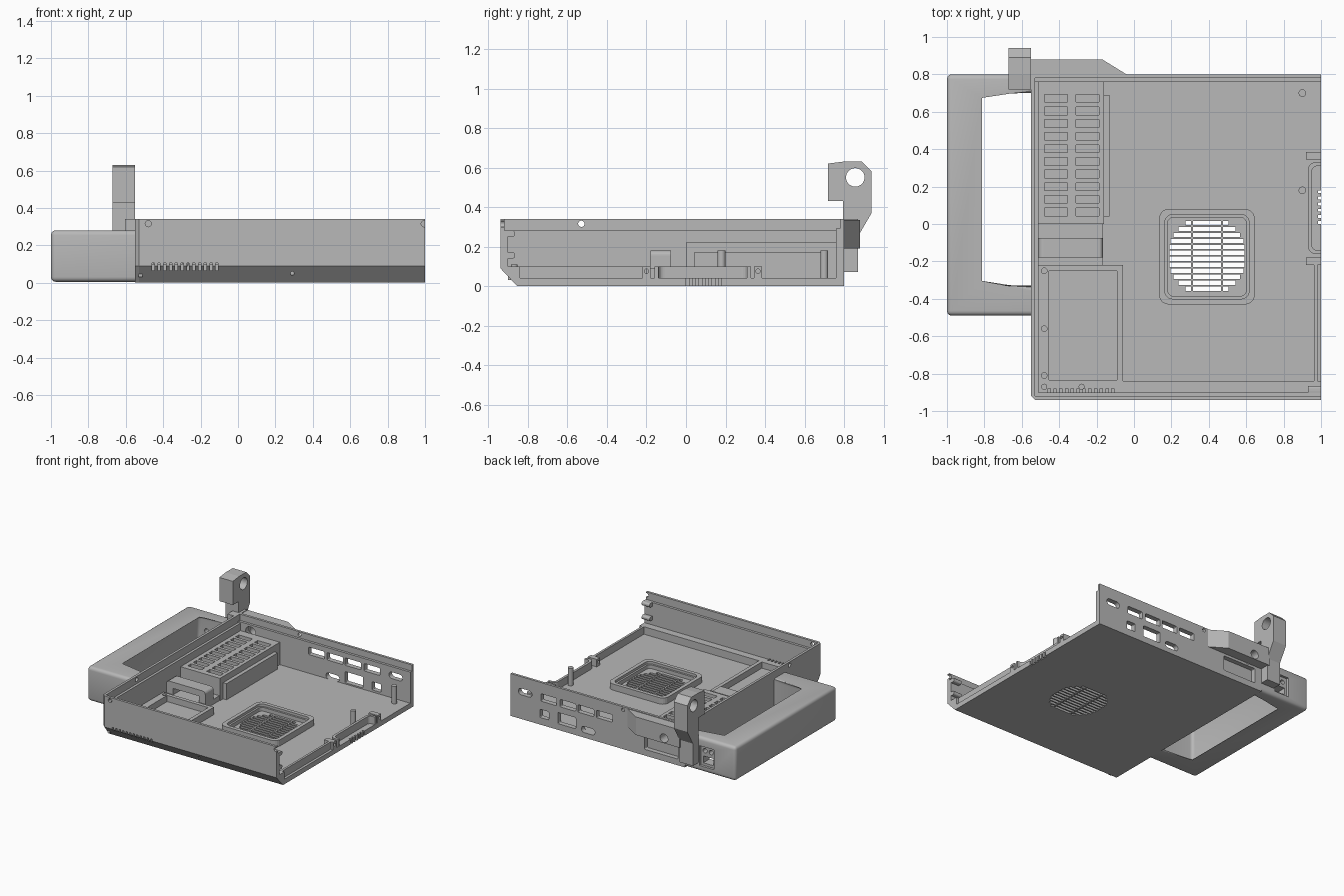
import bpy, bmesh, math

if "Cube" in bpy.data.objects:
    bpy.data.objects.remove(bpy.data.objects["Cube"], do_unlink=True)

grey = bpy.data.materials.new("plain grey")
grey.use_nodes = True
COLOUR = (0.48, 0.48, 0.48, 1)
grey.diffuse_color = COLOUR
grey.node_tree.nodes["Principled BSDF"].inputs["Base Color"].default_value = COLOUR


def add_prism(bm, pts, axis, a, b):
    """Extrude a 2D outline along an axis from a to b."""
    def place(p, t):
        c = list(p)
        c.insert(axis, t)
        return bm.verts.new(c)
    low, high = [place(p, a) for p in pts], [place(p, b) for p in pts]
    bm.faces.new(low)
    bm.faces.new(high)
    n = len(pts)
    for i in range(n):
        j = (i + 1) % n
        bm.faces.new((low[i], low[j], high[j], high[i]))


def rect(x0, x1, y0, y1):
    return [(x0, y0), (x1, y0), (x1, y1), (x0, y1)]


def rrect(x0, x1, y0, y1, r, steps=5):
    """Rectangle outline with round corners."""
    centres = [(x1 - r, y1 - r), (x0 + r, y1 - r), (x0 + r, y0 + r), (x1 - r, y0 + r)]
    return [(cx + r * math.cos(t), cy + r * math.sin(t))
            for k, (cx, cy) in enumerate(centres)
            for t in [math.pi / 2 * (k + s / steps) for s in range(steps + 1)]]


def circle(x, y, r, n=24):
    return [(x + r * math.cos(math.tau * i / n), y + r * math.sin(math.tau * i / n))
            for i in range(n)]


def finish(name, bm):
    bmesh.ops.recalc_face_normals(bm, faces=bm.faces)
    me = bpy.data.meshes.new(name)
    bm.to_mesh(me)
    bm.free()
    me.materials.append(grey)
    ob = bpy.data.objects.new(name, me)
    bpy.context.collection.objects.link(ob)
    return ob


def solid(name, *prisms):
    bm = bmesh.new()
    for p in prisms:
        add_prism(bm, *p)
    return finish(name, bm)


def box(name, x0, x1, y0, y1, z0, z1):
    return solid(name, (rect(x0, x1, y0, y1), 2, z0, z1))


def cut(ob, *prisms):
    """Subtract separate prisms from an object and apply the result."""
    cutter = solid("cutter", *prisms)
    cutter.hide_render = True
    mod = ob.modifiers.new("cut", "BOOLEAN")
    mod.operation, mod.solver, mod.object = "DIFFERENCE", "EXACT", cutter
    dg = bpy.context.evaluated_depsgraph_get()
    me = bpy.data.meshes.new_from_object(ob.evaluated_get(dg))
    ob.modifiers.clear()
    ob.data = me
    bpy.data.objects.remove(cutter, do_unlink=True)


def smooth(ob):
    bpy.ops.object.select_all(action="DESELECT")
    ob.select_set(True)
    bpy.context.view_layer.objects.active = ob
    bpy.ops.object.shade_smooth_by_angle(angle=math.radians(35))


# Floor with round fan grille and side vents
floor = box("floor", -0.53, 1, -0.85, 0.79, 0, 0.04)
slots = []
for i in range(12):
    dy = (i - 5.5) * 0.032
    half = min(math.sqrt(0.21 ** 2 - dy ** 2), 0.2)
    for x0, x1 in ((-half, -0.086), (-0.074, 0.074), (0.086, half)):
        if x1 - x0 > 0.015:
            slots.append((rect(0.39 + x0, 0.39 + x1, dy - 0.181, dy - 0.159), 2, -0.1, 0.1))
for i in range(6):
    y = 0.0 + i * 0.033
    slots.append((rect(0.985, 1.1, y, y + 0.015), 2, -0.1, 0.1))
cut(floor, *slots)

# Front wall with lip, lower ledge and chamfered foot
front = solid("front_wall", ([(-0.94, 0.34), (-0.92, 0.34), (-0.92, 0.28), (-0.9, 0.28),
              (-0.9, 0.1), (-0.84, 0.1), (-0.84, 0), (-0.855, 0), (-0.94, 0.09)],
              0, -0.53, 1))
vents = [(rect(x, x + 0.013, 0.065, 0.105), 1, -1, -0.88)
         for x in [-0.46 + 0.031 * i for i in range(12)]]
cut(front, *vents, (circle(-0.48, 0.315, 0.016), 1, -1, -0.8),
    (circle(0.995, 0.315, 0.016), 1, -1, -0.8), (circle(0.29, 0.05, 0.01), 1, -1, -0.87))
solid("front_wall_pegs", *[(rrect(-0.91, -0.865, z - 0.016, z + 0.016, 0.014), 0, 0.93, 1)
                           for z in (0.155, 0.265)])

# Left-hand wall with chamfered front corner and inner lip
side = solid("side_wall", ([(-0.94, 0.34), (0.8, 0.34), (0.8, 0), (-0.855, 0), (-0.94, 0.09)],
             0, -0.55, -0.53))
for v in side.data.vertices:
    if v.co.x < -0.54 and v.co.y < -0.9:
        v.co.y += 0.02
lip = box("side_wall_lip", -0.531, -0.51, -0.9, 0.77, 0.03, 0.28)
cut(side, (circle(-0.53, 0.315, 0.016), 0, -0.6, -0.5))

# Back wall with connector openings
back = solid("back_wall", ([(0.8, 0), (0.8, 0.34), (0.78, 0.34), (0.78, 0.29), (0.76, 0.29),
             (0.76, 0)], 0, -0.53, 1))
ports = [(x, 0.22, 0.07, 0.03, 0.008) for x in (0.66, 0.49, 0.33, 0.165)]
ports += [(0.87, 0.22, 0.06, 0.026, 0.025), (0.31, 0.065, 0.06, 0.025, 0.024),
          (0.70, 0.09, 0.04, 0.033, 0.008), (0.50, 0.095, 0.08, 0.045, 0.008),
          (-0.34, 0.11, 0.15, 0.06, 0.01)]
cut(back, *[(rrect(x - w, x + w, z - h, z + h, r), 1, 0.7, 0.9) for x, z, w, h, r in ports],
    (circle(-0.42, 0.23, 0.045), 1, 0.7, 0.9), (circle(0, 0.315, 0.014), 1, 0.7, 0.9))
solid("recess_liner", (rect(-0.5, -0.18, 0.04, 0.18), 1, 0.70, 0.72))

# Hood over the rear recess
hood = solid("rear_hood", ([(-0.56, 0.8), (-0.04, 0.8), (-0.17, 0.88), (-0.56, 0.88)],
             2, 0.19, 0.335))
cut(hood, (circle(-0.42, 0.23, 0.035), 1, 0.7, 0.95))

# Upright hinge post with a cross hole
post = solid("hinge_post", ([(0.72, 0.62), (0.8, 0.63), (0.89, 0.63), (0.94, 0.58),
             (0.94, 0.37), (0.87, 0.25), (0.87, 0.07), (0.795, 0.07), (0.795, 0.43),
             (0.72, 0.43)], 0, -0.67, -0.55))
cut(post, (circle(0.857, 0.55, 0.047, 32), 0, -0.8, -0.4))
box("post_gusset", -0.605, -0.53, 0.73, 0.87, 0.27, 0.34)

# Carrying handle with rounded edges
bm = bmesh.new()
add_prism(bm, [(-0.54, 0.8), (-1, 0.8), (-1, -0.49), (-0.54, -0.49), (-0.54, -0.33),
               (-0.84, -0.33), (-0.84, 0.7), (-0.54, 0.7)], 2, 0.005, 0.28)
edges = [e for e in bm.edges if any(v.co.x < -0.6 for v in e.verts)]
bmesh.ops.bevel(bm, geom=edges, offset=0.026, segments=4, profile=0.5, affect="EDGES")
handle = finish("handle", bm)
cut(handle, (rect(-0.81, -0.68, 0.05, 0.21), 1, 0.78, 0.9))
cut(handle, (rect(-0.79, -0.70, 0.07, 0.125), 1, 0.6, 0.9),
    (circle(-0.77, 0.17, 0.018), 1, 0.6, 0.9), (circle(-0.715, 0.17, 0.018), 1, 0.6, 0.9))
smooth(handle)

# Slotted housing against the side wall
housing = box("slotted_housing", -0.511, -0.16, 0, 0.762, 0.03, 0.22)
cut(housing, *[(rect(x, x + 0.122, y - 0.021, y + 0.021), 2, 0.17, 0.3)
               for x in (-0.478, -0.31) for y in [0.672 - 0.0675 * i for i in range(10)]])
box("housing_side_rail", -0.162, -0.13, 0.04, 0.69, 0.03, 0.17)

# Arched bracket in front of the housing
arch = solid("arched_bracket", (rrect(-0.51, -0.165, 0.02, 0.18, 0.025), 1, -0.18, -0.075))
cut(arch, (rect(-0.45, -0.22, -0.1, 0.13), 1, -0.5, 0.3))
box("bracket_base", -0.51, -0.165, -0.22, -0.001, 0.03, 0.08)

# Open bay near the front corner
bay = box("bay_frame", -0.511, -0.06, -0.85, -0.22, 0.03, 0.1)
cut(bay, (rect(-0.455, -0.09, -0.835, -0.25), 2, 0.05, 0.3),
    *[(circle(-0.48, y, 0.015), 2, 0.06, 0.3) for y in (-0.25, -0.56, -0.81)])
solid("bay_screw_bosses", *[(circle(x, -0.87, 0.016), 2, 0.09, 0.11) for x in (-0.48, -0.28)])

# Raised ring around the fan grille
ring = solid("fan_ring", (rrect(0.135, 0.645, -0.43, 0.08, 0.05), 2, 0.03, 0.09))
cut(ring, (rrect(0.165, 0.615, -0.40, 0.05, 0.04), 2, 0, 0.2))
step = solid("fan_ring_step", (rrect(0.155, 0.625, -0.41, 0.06, 0.045), 2, 0.03, 0.07))
cut(step, (rrect(0.18, 0.6, -0.385, 0.035, 0.03), 2, 0, 0.2))

# Open edge: low rim, vent tray, tabs and pillars
box("edge_rim", 0.962, 0.98, -0.842, -0.2, 0.03, 0.1)
tray = solid("vent_tray", (rrect(0.93, 1.1, -0.16, 0.33, 0.04), 2, 0.03, 0.1))
cut(tray, (rrect(0.95, 1.05, -0.14, 0.31, 0.03), 2, 0, 0.2))
cut(tray, (rect(1, 1.3, -0.5, 0.6), 2, -0.1, 0.3))
for n, y in (("front_tab", -0.2), ("rear_tab", 0.365)):
    tab = box(n, 0.92, 1, y - 0.02, y + 0.02, 0.03, 0.1)
    cut(tab, (circle(y, 0.075, 0.011), 0, 0.8, 1.1))
for n, y in (("front_pillar", 0.18), ("rear_pillar", 0.7)):
    smooth(solid(n, (circle(0.9, y, 0.02), 2, 0.03, 0.18)))
